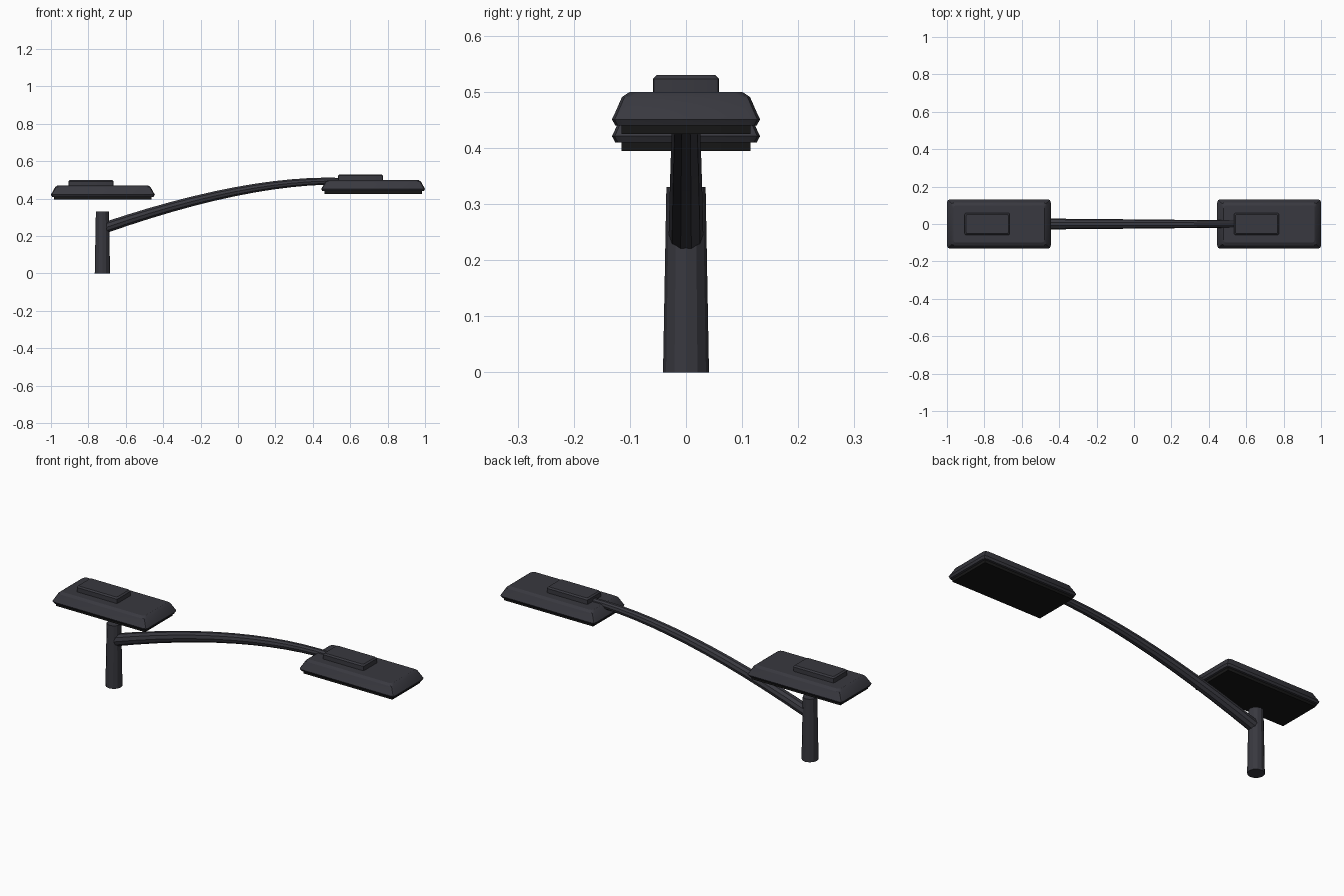
import bpy, bmesh, math
from mathutils import Vector

if "Cube" in bpy.data.objects:
    bpy.data.objects.remove(bpy.data.objects["Cube"])


def material(name, rgb):
    m = bpy.data.materials.new(name)
    m.diffuse_color = (*rgb, 1)
    m.use_nodes = True
    m.node_tree.nodes["Principled BSDF"].inputs["Base Color"].default_value = m.diffuse_color
    return m


metal = material("dark_metal", (0.04, 0.04, 0.05))
lens = material("black_lens", (0.008, 0.008, 0.008))


def loft(name, rings, mat):
    """Skin a list of equal-length point rings and cap both ends."""
    bm = bmesh.new()
    loops = [[bm.verts.new(p) for p in r] for r in rings]
    n = len(loops[0])
    for a, b in zip(loops, loops[1:]):
        for i in range(n):
            bm.faces.new((a[i], a[(i + 1) % n], b[(i + 1) % n], b[i]))
    bm.faces.new(loops[0])
    bm.faces.new(loops[-1])
    bmesh.ops.recalc_face_normals(bm, faces=bm.faces[:])
    me = bpy.data.meshes.new(name)
    bm.to_mesh(me)
    bm.free()
    ob = bpy.data.objects.new(name, me)
    bpy.context.collection.objects.link(ob)
    me.materials.append(mat)
    return ob


def rounded_rect(cx, hx, hy, z, r, steps=2):
    pts = []
    for k, (sx, sy) in enumerate([(1, 1), (-1, 1), (-1, -1), (1, -1)]):
        for s in range(steps + 1):
            a = math.radians(90 * (k + s / steps))
            pts.append((cx + sx * (hx - r) + r * math.cos(a),
                        sy * (hy - r) + r * math.sin(a), z))
    return pts


def block(name, cx, hx, hy, profile, r, mat):
    """profile: (inset_x, inset_y, z) levels from bottom to top."""
    return loft(name, [rounded_rect(cx, hx - ix, hy - iy, z, r)
                       for ix, iy, z in profile], mat)


# Lamp heads: sloped housing, lens plate underneath, raised cover on top
for side, cx, cap_x, z in (("left", -0.7225, -0.785, 0.395),
                           ("right", 0.7225, 0.655, 0.425)):
    block(side + "_lamp_housing", cx, 0.2775, 0.132,
          [(0.006, 0.006, z + 0.015), (0, 0, z + 0.026), (0.003, 0.003, z + 0.032),
           (0.022, 0.018, z + 0.066), (0.034, 0.032, z + 0.075)], 0.016, metal)
    block(side + "_lamp_lens", cx, 0.26, 0.115,
          [(0, 0, z), (0, 0, z + 0.02)], 0.001, lens)
    block(side + "_lamp_cover", cap_x, 0.12, 0.059,
          [(0, 0, z + 0.07), (0, 0, z + 0.098), (0.007, 0.007, z + 0.105)],
          0.008, metal)


def tube(name, pts, radii, sides, mat):
    """Tapered tube along a path in the xz plane."""
    rings = []
    for i, (p, r) in enumerate(zip(pts, radii)):
        t = (pts[min(i + 1, len(pts) - 1)] - pts[max(i - 1, 0)]).normalized()
        u = Vector((0, 1, 0))
        v = t.cross(u)
        rings.append([p + r * (math.cos(a) * u + math.sin(a) * v)
                      for a in (2 * math.pi * k / sides for k in range(sides))])
    return loft(name, rings, mat)


# Short tapered pole
tube("pole", [Vector((-0.725, 0, 0)), Vector((-0.725, 0, 0.33))],
     [0.041, 0.035], 12, metal)

# Curved tapered arm reaching to the far lamp
p0, p1, p2 = Vector((-0.725, 0, 0.24)), Vector((0.05, 0, 0.508)), Vector((0.56, 0, 0.493))
N = 12
ts = [i / N for i in range(N + 1)]
tube("arm", [(1 - t) ** 2 * p0 + 2 * t * (1 - t) * p1 + t * t * p2 for t in ts],
     [0.031 - 0.012 * t for t in ts], 10, metal)

# Smooth shading with sharp edges kept
for ob in bpy.data.objects:
    ob.select_set(True)
    bpy.context.view_layer.objects.active = ob
bpy.ops.object.shade_smooth_by_angle(angle=math.radians(25))
